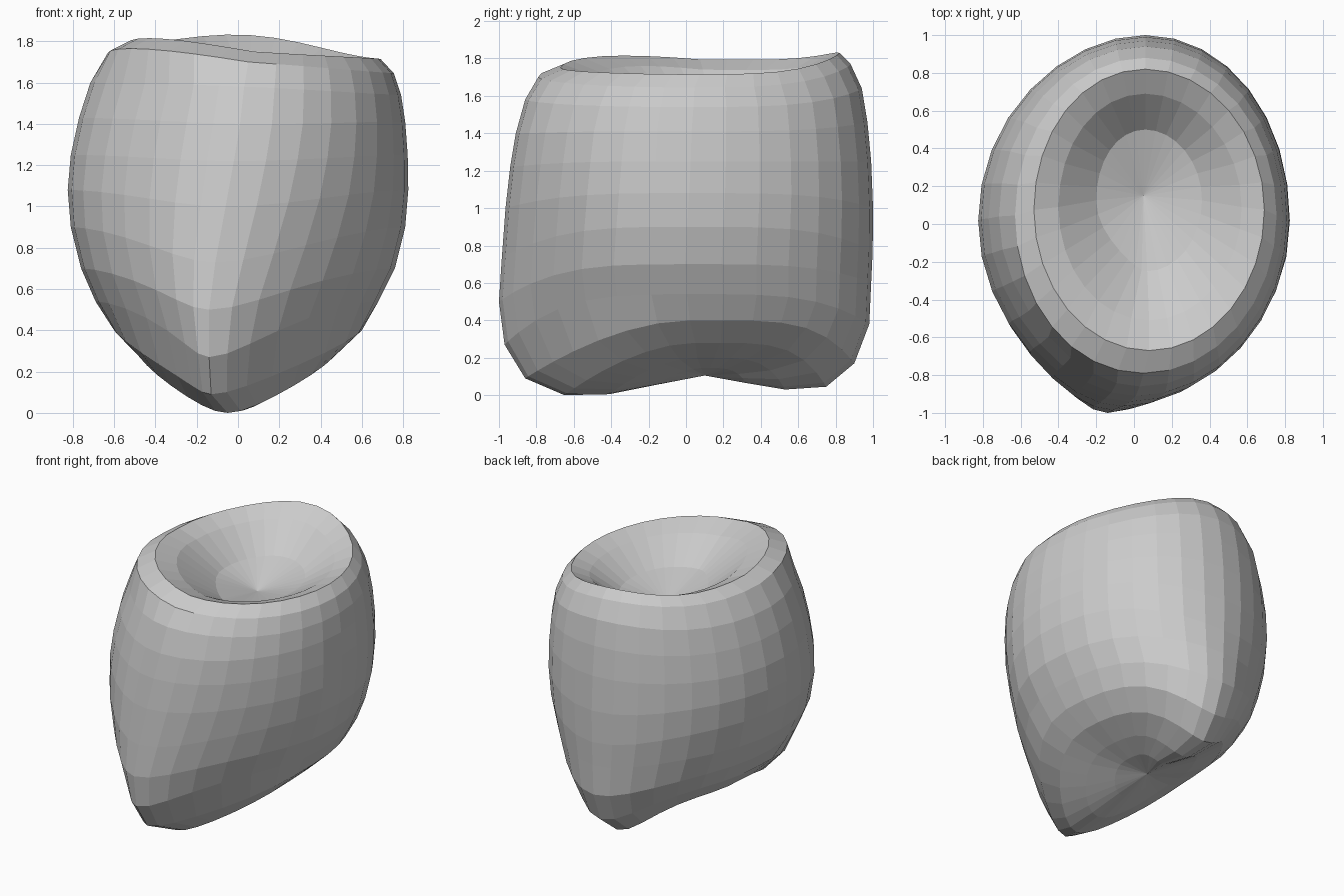
import bpy, bmesh
from math import sin, cos, pi

N = 32  # sides of every ring

# Ring: x left, x right, y front, y back, side z, sideways tilt,
#       front z, back z, front point x, pinch of the front ridge
outer = [
    (-.17, .15, -.16, .32, .145, 0, .055, .065, -.03, .05),
    (-.33, .30, -.41, .53, .20, 0, .005, .03, -.03, .15),
    (-.48, .47, -.65, .75, .28, 0, .00, .045, -.05, .35),
    (-.60, .60, -.86, .90, .40, 0, .09, .17, -.13, .42),
    (-.69, .68, -.97, .98, .54, 0, .27, .38, -.14, .40),
    (-.76, .76, -1.0, .99, .70, 0, .50, .60, -.14, .30),
    (-.81, .81, -.985, .998, .90, 0, .73, .77, -.11, .18),
    (-.825, .825, -.965, 1.0, 1.08, 0, 1.0, 1.0, -.06, .08),
    (-.81, .822, -.94, .99, 1.25, 0, 1.22, 1.25, -.02, .03),
    (-.77, .81, -.91, .97, 1.42, -.01, 1.40, 1.46, .01, 0),
    (-.715, .79, -.86, .94, 1.57, -.03, 1.58, 1.64, .03, 0),
    (-.63, .755, -.79, .88, 1.695, -.05, 1.70, 1.77, .05, 0),
    (-.53, .69, -.67, .82, 1.755, -.04, 1.75, 1.83, .08, 0),
]
bowl = [
    (-.40, .57, -.51, .69, 1.705, -.035, 1.69, 1.755, .08, 0),
    (-.20, .36, -.25, .50, 1.56, -.01, 1.55, 1.57, .07, 0),
]


def ring(bm, xl, xr, yf, yb, zs, tilt, zf, zb, fx, pinch):
    verts = []
    kf, kb = (1.8, 5) if zs < .5 else (3.5, 4)   # how far the ends droop
    back_x = .03 if zs < .3 else .06
    lift = .06 if zs > 1.6 else 0                # raised front-left rim
    flat = .13 if .3 < zs < 1.65 else 0          # flattened front-left flank
    mid = (xl + xr) / 2
    for i in range(N):
        t = 2 * pi * i / N
        s, c = sin(t), cos(t)
        f, b, left = max(0, -s), max(0, s), max(0, -c)
        x = mid + (fx - mid) * f ** 2 + (back_x - mid) * b ** 2
        x += (xr - xl) / 2 * c * (1 - pinch * f ** 3 - .4 * pinch * b ** 4)
        x += flat * f ** 2 * left
        y = (yf + yb) / 2 + (yb - yf) / 2 * s
        z = zs + tilt * c + (zf - zs) * f ** kf + (zb - zs) * b ** kb
        z += lift * f * left
        verts.append(bm.verts.new((x, y, z)))
    return verts


def fan(bm, loop, tip):
    v = bm.verts.new(tip)
    for i in range(N):
        bm.faces.new((loop[i], loop[(i + 1) % N], v))


# Lofted body with a hollow top and a saddle-shaped underside
bm = bmesh.new()
loops = [ring(bm, *r) for r in outer + bowl]
for a, b in zip(loops, loops[1:]):
    for i in range(N):
        j = (i + 1) % N
        bm.faces.new((a[i], a[j], b[j], b[i]))
fan(bm, loops[0], (-.03, .10, .105))
fan(bm, loops[-1], (.05, .15, 1.46))
bmesh.ops.recalc_face_normals(bm, faces=bm.faces)
mesh = bpy.data.meshes.new("hollow_topped_body")
bm.to_mesh(mesh)
bm.free()
obj = bpy.data.objects.new("hollow_topped_body", mesh)
bpy.context.collection.objects.link(obj)
